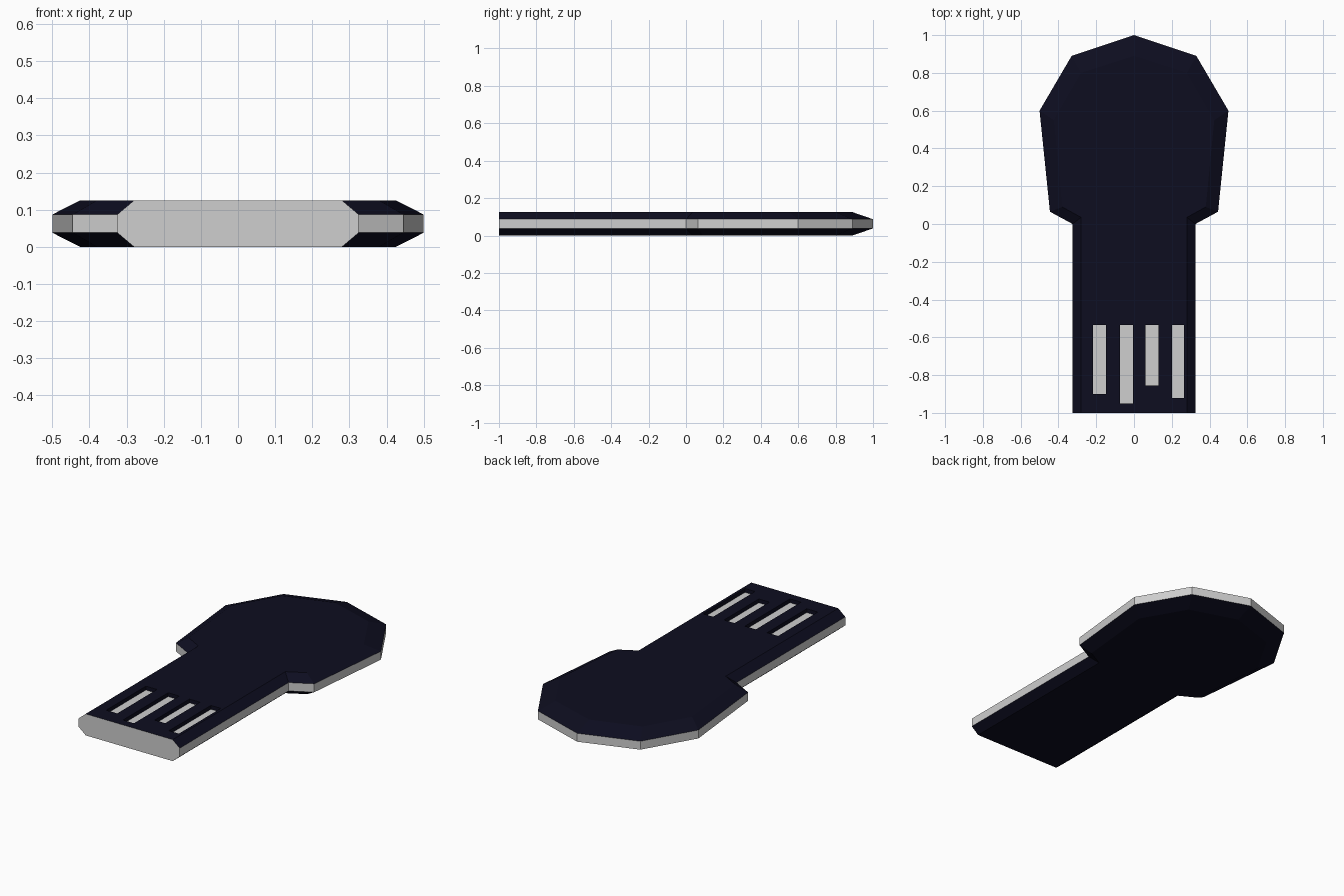
import bpy, bmesh

if "Cube" in bpy.data.objects:
    bpy.data.objects.remove(bpy.data.objects["Cube"])


def material(name, rgb):
    m = bpy.data.materials.new(name)
    m.diffuse_color = (*rgb, 1)
    m.use_nodes = True
    m.node_tree.nodes["Principled BSDF"].inputs["Base Color"].default_value = m.diffuse_color
    return m


navy = material("dark navy", (0.004, 0.004, 0.014))
grey = material("light grey", (0.62, 0.62, 0.62))


def add_object(name, bm, *mats):
    bmesh.ops.recalc_face_normals(bm, faces=bm.faces)
    me = bpy.data.meshes.new(name)
    bm.to_mesh(me)
    bm.free()
    for m in mats:
        me.materials.append(m)
    ob = bpy.data.objects.new(name, me)
    bpy.context.collection.objects.link(ob)
    return ob


def add_box(bm, x0, x1, y0, y1, z0, z1):
    vs = bmesh.ops.create_cube(bm, size=1)["verts"]
    for v in vs:
        v.co = (x1 if v.co.x > 0 else x0, y1 if v.co.y > 0 else y0, z1 if v.co.z > 0 else z0)


# Key-shaped body: widest in the middle band, chamfered above and below
HEIGHT = 0.125
half_outer = [(0.325, -1), (0.325, 0), (0.445, 0.065), (0.5, 0.6), (0.33, 0.89)]
half_inner = [(0.28, -1), (0.28, 0.035), (0.38, 0.09), (0.425, 0.55), (0.28, 0.80)]


def outline(half, tip):
    return half + [(0, tip)] + [(-x, y) for x, y in reversed(half)]


outer, inner = outline(half_outer, 1.0), outline(half_inner, 0.89)
bm = bmesh.new()
rings = [[bm.verts.new((x, y, z)) for x, y in pts]
         for pts, z in ((inner, 0), (outer, 0.038), (outer, 0.087), (inner, HEIGHT))]
n = len(outer)
for a, b in zip(rings, rings[1:]):
    for i in range(n):
        j = (i + 1) % n
        bm.faces.new((a[i], a[j], b[j], b[i]))
bm.faces.new(rings[0])
bm.faces.new(rings[-1])
bm.normal_update()
# Upright faces are grey: the edge band and the connector end
for f in bm.faces:
    f.material_index = 1 if abs(f.normal.z) < 0.1 else 0
body = add_object("key_body", bm, navy, grey)

# Contact slots: recesses with a grey plate on the floor of each
DEPTH = 0.025
slots = [(-0.218, -0.147, -0.90), (-0.075, -0.004, -0.95),
         (0.062, 0.13, -0.855), (0.2, 0.264, -0.92)]
cut, plates = bmesh.new(), bmesh.new()
for x0, x1, y0 in slots:
    add_box(cut, x0, x1, y0, -0.535, HEIGHT - DEPTH, HEIGHT + 0.1)
    add_box(plates, x0, x1, y0, -0.535, HEIGHT - DEPTH - 0.002, HEIGHT - DEPTH + 0.003)
cutter = add_object("slot_cutter", cut, navy)
cutter.hide_render = True
add_object("contact_plates", plates, grey)

mod = body.modifiers.new("slots", "BOOLEAN")
mod.operation = "DIFFERENCE"
mod.solver = "EXACT"
mod.object = cutter
bpy.context.view_layer.objects.active = body
bpy.ops.object.modifier_apply(modifier=mod.name)
bpy.data.objects.remove(cutter)
